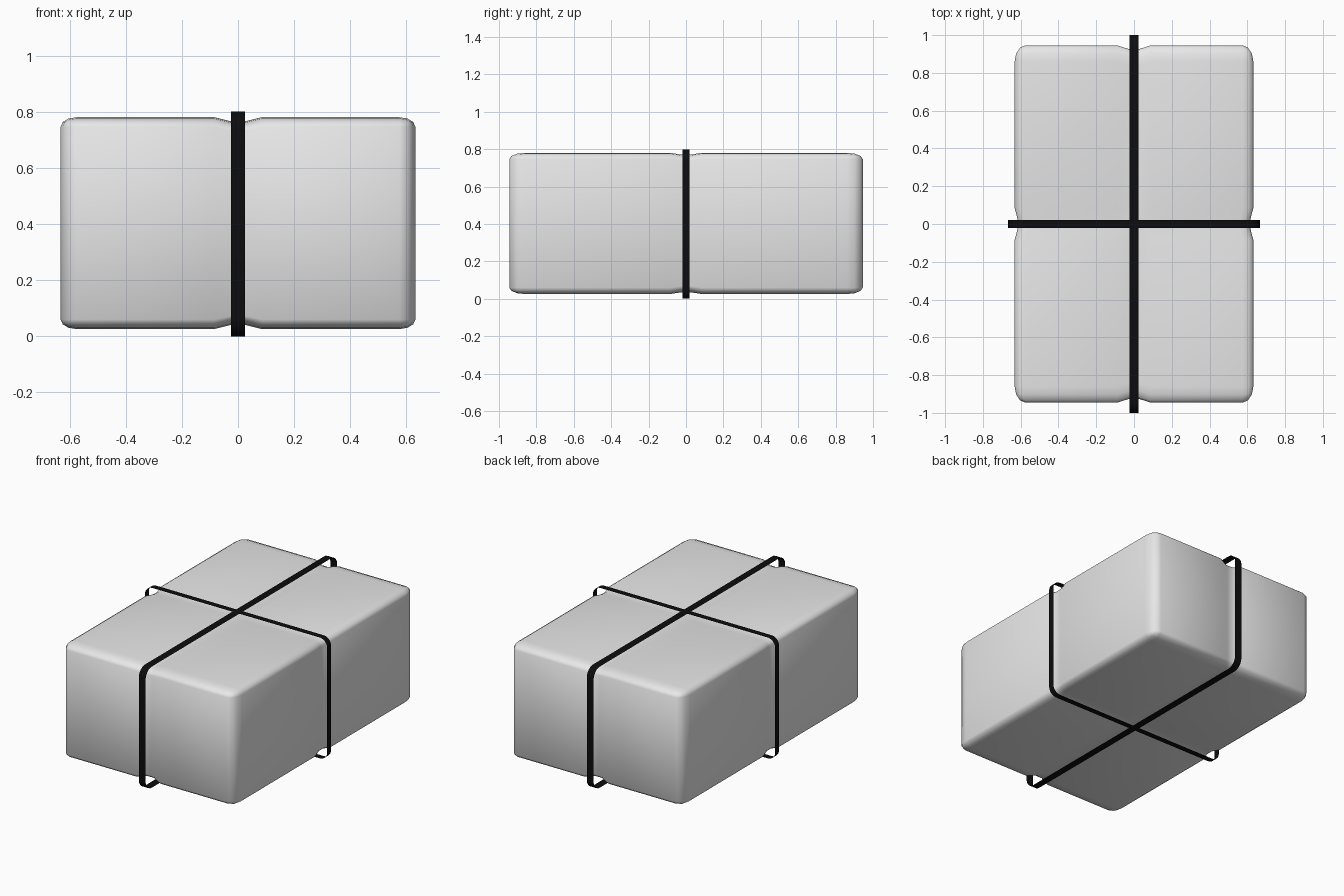
import bpy
import bmesh
import math
from mathutils import Vector

old = bpy.data.objects.get("Cube")
if old:
    bpy.data.objects.remove(old, do_unlink=True)

MID = 0.4  # height of the centre of the bale


def material(name, value, roughness):
    mat = bpy.data.materials.new(name)
    mat.use_nodes = True
    color = (value, value, value, 1)
    mat.diffuse_color = color
    bsdf = mat.node_tree.nodes["Principled BSDF"]
    bsdf.inputs["Base Color"].default_value = color
    bsdf.inputs["Roughness"].default_value = roughness
    return mat


def add_object(name, bm, mat):
    bmesh.ops.recalc_face_normals(bm, faces=bm.faces)
    mesh = bpy.data.meshes.new(name)
    bm.to_mesh(mesh)
    bm.free()
    mesh.materials.append(mat)
    mesh.shade_smooth()
    obj = bpy.data.objects.new(name, mesh)
    bpy.context.collection.objects.link(obj)
    return obj


def falloff(distance, inner=0.025, outer=0.085):
    t = (outer - abs(distance)) / (outer - inner)
    return max(0, min(1, t))


# Soft bale: a bevelled block, stretched to size
def make_bale(mat):
    bm = bmesh.new()
    bmesh.ops.create_cube(bm, size=1)
    bmesh.ops.bevel(bm, geom=bm.edges[:], offset=0.045, segments=3,
                    profile=0.5, affect='EDGES')
    bmesh.ops.scale(bm, vec=(1.264, 1.89, 0.755), verts=bm.verts)

    # Cuts beside each strap
    for axis in (Vector((1, 0, 0)), Vector((0, 1, 0))):
        for d in (-0.085, -0.025, 0.025, 0.085):
            geom = bm.verts[:] + bm.edges[:] + bm.faces[:]
            bmesh.ops.bisect_plane(bm, geom=geom, plane_co=axis * d,
                                   plane_no=axis)

    # Pinch the bale inward under the straps
    for v in bm.verts:
        long_dent, cross_dent = falloff(v.co.x), falloff(v.co.y)
        v.co.x *= 1 - 0.025 * cross_dent
        v.co.y *= 1 - 0.021 * long_dent
        v.co.z *= 1 - max(0.04 * long_dent, 0.025 * cross_dent)
    bmesh.ops.translate(bm, vec=(0, 0, MID + 0.003), verts=bm.verts)
    add_object("bale", bm, mat)


# Strap: a thin ribbon following a rounded rectangle
def make_strap(name, half_length, half_height, half_width, radius, along_y, mat):
    bm = bmesh.new()
    rings = []
    for corner in range(4):
        sx = 1 if corner in (0, 3) else -1
        sz = 1 if corner in (0, 1) else -1
        for step in range(7):
            a = math.pi / 2 * (corner + step / 6)
            u = sx * (half_length - radius) + radius * math.cos(a)
            z = MID + sz * (half_height - radius) + radius * math.sin(a)
            pair = []
            for w in (-half_width, half_width):
                co = (w, u, z) if along_y else (u, w, z)
                pair.append(bm.verts.new(co))
            rings.append(pair)
    for i, (a, b) in enumerate(rings):
        c, d = rings[(i + 1) % len(rings)]
        bm.faces.new((a, b, d, c))
    add_object(name, bm, mat)


gray = material("light gray wrap", 0.8, 0.6)
black = material("black strap", 0.004, 0.5)

make_bale(gray)
make_strap("long_strap", 1.0, 0.4, 0.025, 0.065, True, black)
make_strap("cross_strap", 0.666, 0.399, 0.02, 0.055, False, black)
